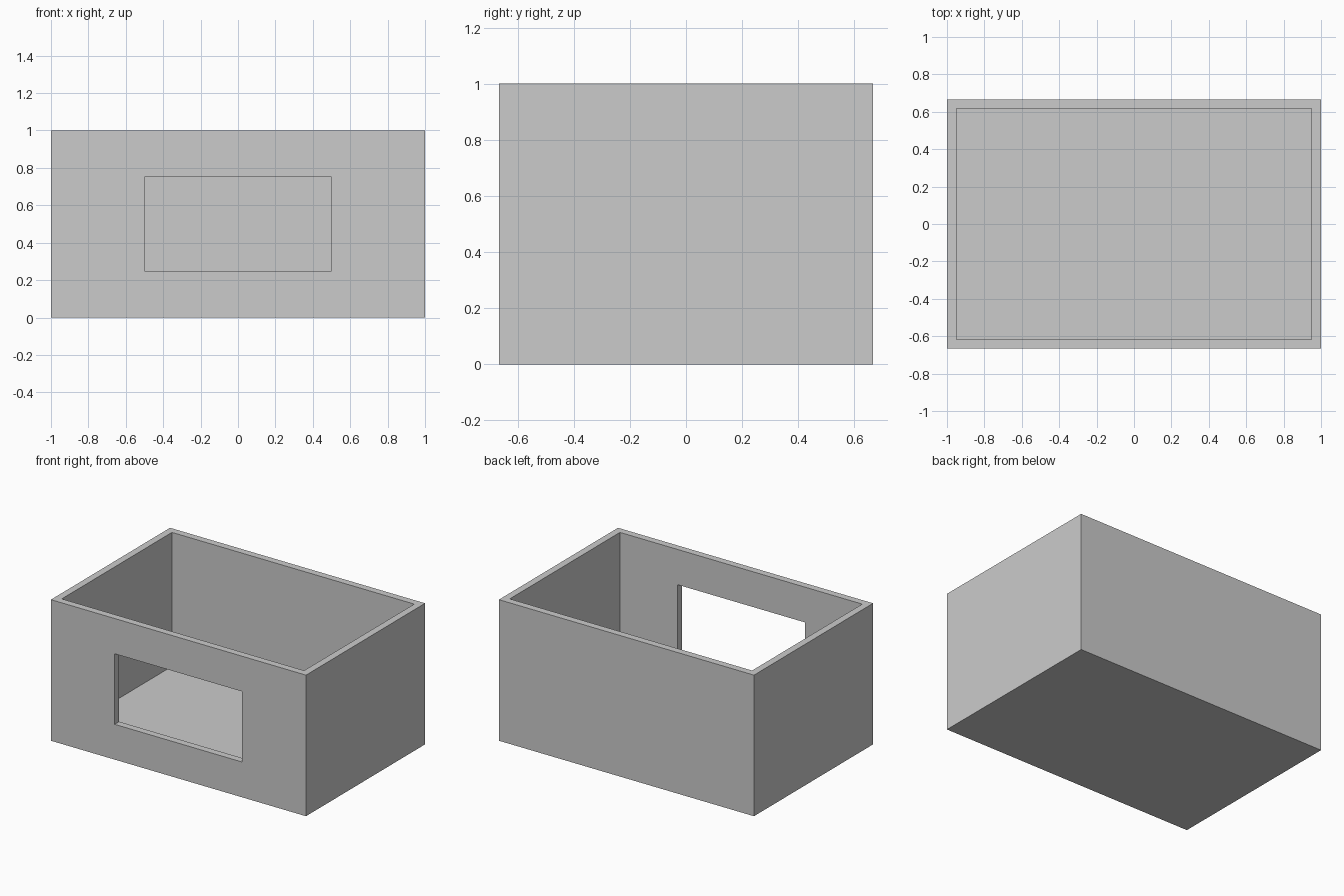
import bpy

if "Cube" in bpy.data.objects:
    bpy.data.objects.remove(bpy.data.objects["Cube"], do_unlink=True)

WIDTH, DEPTH, HEIGHT = 2.0, 4 / 3, 1.0
WALL = 0.05

grey = bpy.data.materials.new("plain grey")
grey.use_nodes = True
colour = (0.6, 0.6, 0.6, 1)
grey.diffuse_color = colour
grey.node_tree.nodes["Principled BSDF"].inputs["Base Color"].default_value = colour


def block(name, size, centre):
    """Axis-aligned block with its size baked into the mesh."""
    bpy.ops.mesh.primitive_cube_add(size=1, location=centre)
    obj = bpy.context.object
    obj.name = name
    obj.scale = size
    bpy.ops.object.transform_apply(location=False, rotation=False, scale=True)
    obj.data.materials.append(grey)
    return obj


def cut(target, cutter):
    """Subtract the cutter from the target, then discard it."""
    cutter.hide_render = True
    mod = target.modifiers.new("cut", "BOOLEAN")
    mod.operation = "DIFFERENCE"
    mod.solver = "EXACT"
    mod.object = cutter
    bpy.context.view_layer.objects.active = target
    bpy.ops.object.modifier_apply(modifier=mod.name)
    bpy.data.objects.remove(cutter, do_unlink=True)


# Solid body
box = block("open_box", (WIDTH, DEPTH, HEIGHT), (0, 0, HEIGHT / 2))

# Hollow interior, open at the top, above a floor as thick as the walls
cut(box, block("interior_cutter",
               (WIDTH - 2 * WALL, DEPTH - 2 * WALL, HEIGHT),
               (0, 0, WALL + HEIGHT / 2)))

# Window through the middle of the front wall
cut(box, block("window_cutter",
               (WIDTH / 2, 4 * WALL, HEIGHT / 2),
               (0, -DEPTH / 2, HEIGHT / 2)))
